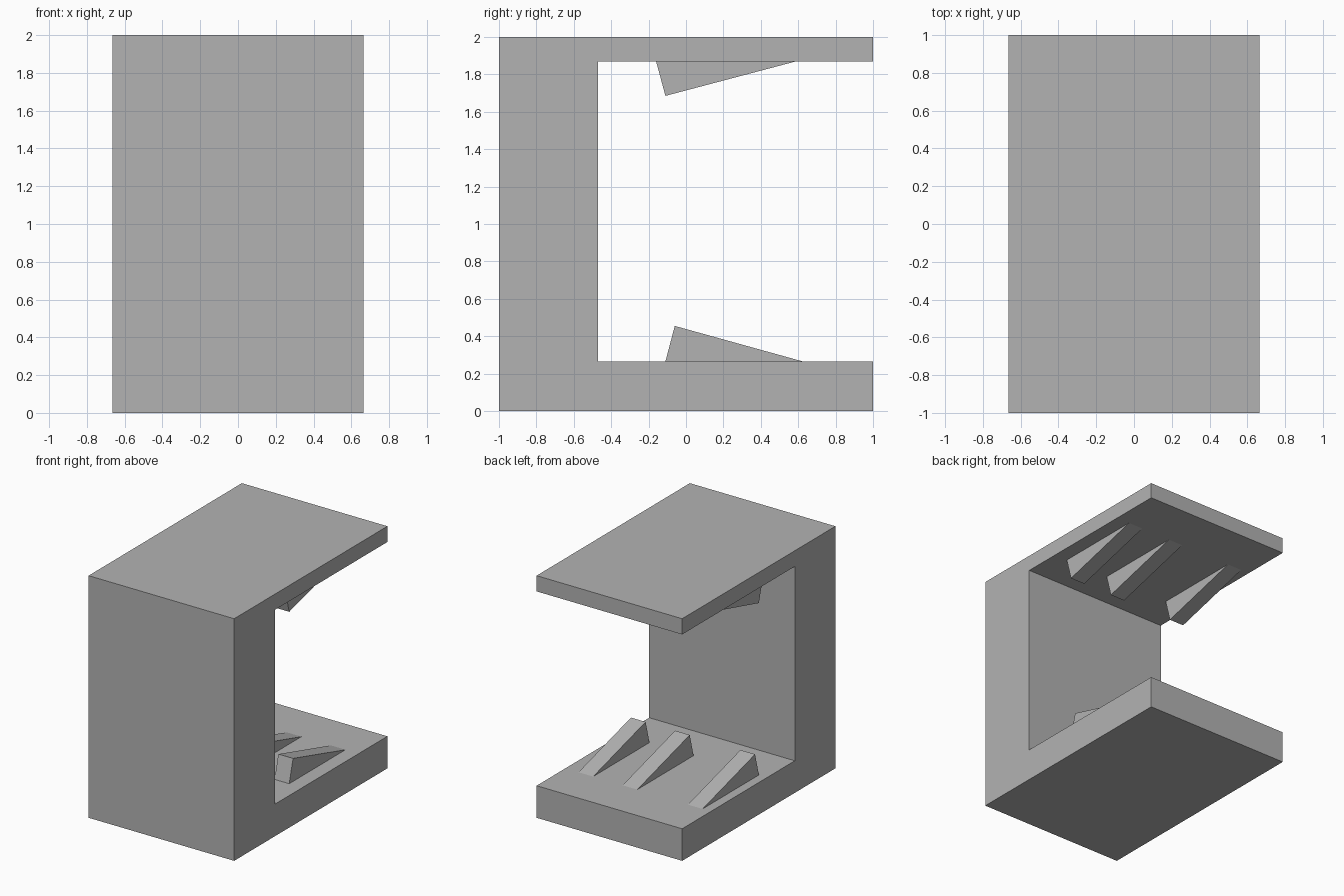
import bpy
import bmesh

cube = bpy.data.objects.get("Cube")
if cube:
    bpy.data.objects.remove(cube, do_unlink=True)

# Single grey material
grey = bpy.data.materials.new("plain_grey")
grey.use_nodes = True
colour = (0.45, 0.45, 0.45, 1)
grey.diffuse_color = colour
grey.node_tree.nodes["Principled BSDF"].inputs["Base Color"].default_value = colour


def extrude_profile(name, profile, x_min, x_max):
    """Extrude a (y, z) outline along x into a closed flat-shaded solid."""
    bm = bmesh.new()
    face = bm.faces.new([bm.verts.new((x_min, y, z)) for y, z in profile])
    result = bmesh.ops.extrude_face_region(bm, geom=[face])
    moved = [v for v in result["geom"] if isinstance(v, bmesh.types.BMVert)]
    bmesh.ops.translate(bm, verts=moved, vec=(x_max - x_min, 0, 0))
    bmesh.ops.recalc_face_normals(bm, faces=bm.faces)
    mesh = bpy.data.meshes.new(name)
    bm.to_mesh(mesh)
    bm.free()
    mesh.materials.append(grey)
    obj = bpy.data.objects.new(name, mesh)
    bpy.context.collection.objects.link(obj)
    return obj


HALF_WIDTH = 0.665
FLOOR, CEILING = 0.265, 1.87

# C-shaped body: front wall, thick base and thinner top
extrude_profile("bracket_body", [
    (-1, 0), (1, 0), (1, FLOOR), (-0.47, FLOOR),
    (-0.47, CEILING), (1, CEILING), (1, 2), (-1, 2),
], -HALF_WIDTH, HALF_WIDTH)

# Three gripping teeth on the base, and three facing them under the top
lower_tooth = [(-0.11, FLOOR), (-0.06, 0.455), (0.625, FLOOR)]
upper_tooth = [(-0.16, CEILING), (-0.11, 1.685), (0.59, CEILING)]
for side, x in (("right", -0.522), ("middle", 0.075), ("left", 0.478)):
    extrude_profile("lower_tooth_" + side, lower_tooth, x - 0.067, x + 0.067)
    extrude_profile("upper_tooth_" + side, upper_tooth, x - 0.067, x + 0.067)
